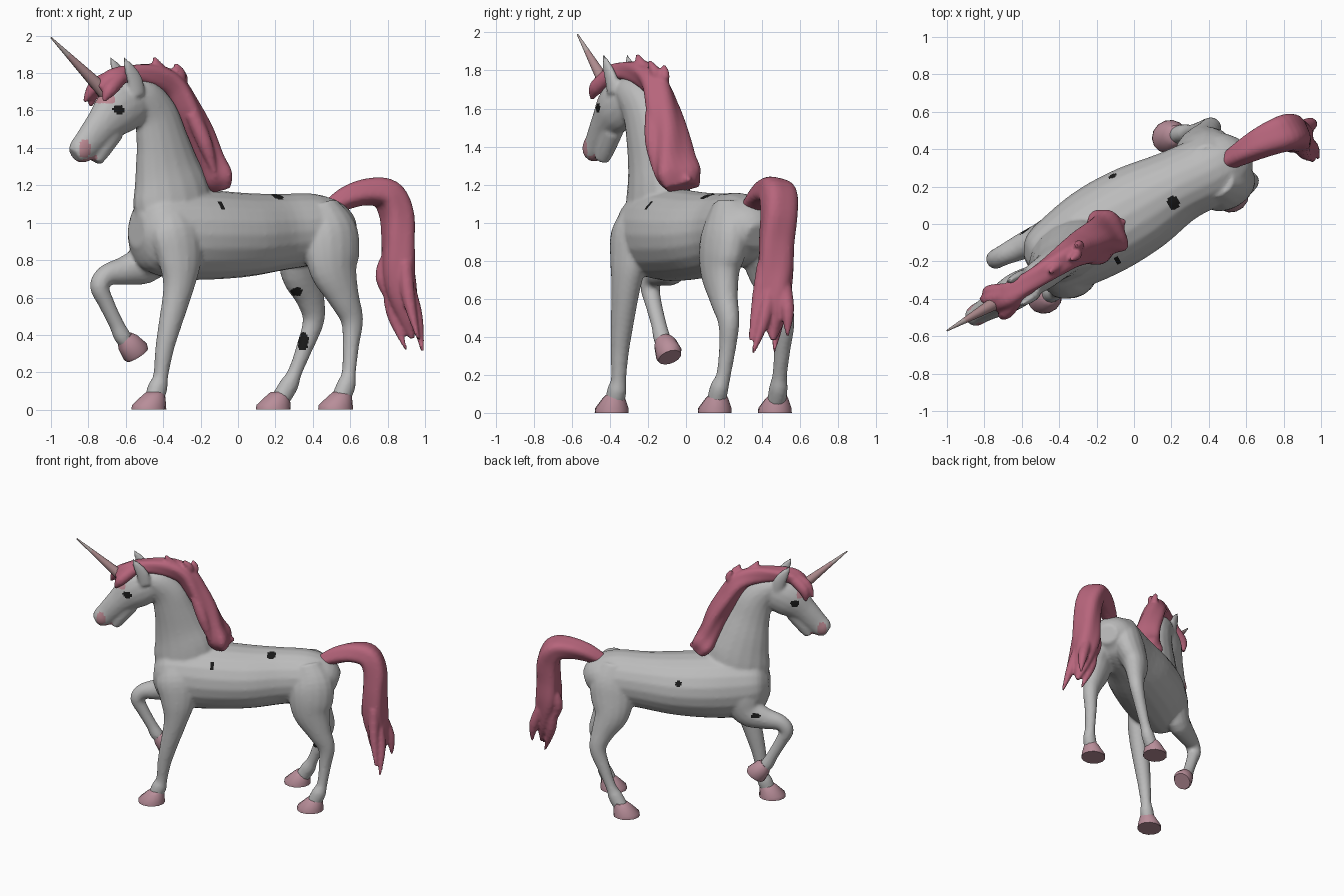
import bpy, bmesh, math
from mathutils import Vector, Matrix

# The animal is built along its own axis (u = length, v = width, z = up), then turned 30 degrees
TURN = Matrix.Rotation(math.radians(30), 4, 'Z')


def material(name, rgb):
    m = bpy.data.materials.new(name)
    m.diffuse_color = (*rgb, 1)
    return m


coat = material("grey coat", (0.50, 0.50, 0.50))
hair = material("pink hair", (0.47, 0.13, 0.20))
hoof_col = material("pale pink hoof", (0.48, 0.27, 0.32))
muzzle_col = material("muzzle pink", (0.50, 0.25, 0.29))
horn_col = material("horn", (0.44, 0.27, 0.28))
tip_col = material("horn tip", (0.45, 0.38, 0.37))
eye_col = material("dark eye", (0.01, 0.01, 0.01))


def spline(rows, n):
    """Smooth interpolation of every column of the rows."""
    out = []
    for i in range(len(rows) - 1):
        p0, p1, p2 = rows[max(i - 1, 0)], rows[i], rows[i + 1]
        p3 = rows[min(i + 2, len(rows) - 1)]
        for k in range(n):
            t = k / n
            out.append([0.5 * (2 * b + (c - a) * t + (2 * a - 5 * b + 4 * c - d) * t * t
                               + (3 * b - a - 3 * c + d) * t ** 3)
                        for a, b, c, d in zip(p0, p1, p2, p3)])
    out.append(list(rows[-1]))
    return out


def loft(bm, rows, sides=16, steps=4, flat=False, ridge=0.0, twist=5.0):
    """Tube through rows of (u, v, z, radius in side plane, radius across)."""
    rows = spline(rows, steps)
    pts = [Vector(r[:3]) for r in rows]
    rings = []
    for i, r in enumerate(rows):
        t = (pts[min(i + 1, len(pts) - 1)] - pts[max(i - 1, 0)]).normalized()
        if flat:
            t = Vector((0, 0, 1))
        lat = (Vector((0, 1, 0)) - t * t.y).normalized()
        up = t.cross(lat)
        ring = []
        for k in range(sides):
            a = 2 * math.pi * k / sides
            f = 1 + ridge * math.cos(4 * a + twist * i / len(rows))
            ring.append(bm.verts.new(pts[i] + up * max(r[3], .003) * f * math.cos(a)
                                     + lat * max(r[4], .003) * f * math.sin(a)))
        rings.append(ring)
    faces = [bm.faces.new(rings[0][::-1]), bm.faces.new(rings[-1])]
    for a, b in zip(rings, rings[1:]):
        for k in range(sides):
            j = (k + 1) % sides
            faces.append(bm.faces.new((a[k], a[j], b[j], b[k])))
    bmesh.ops.recalc_face_normals(bm, faces=faces)


def finish(name, bm, mats, voxel=0, smooth=0, rule=None, angle=50):
    me = bpy.data.meshes.new(name)
    bm.to_mesh(me)
    bm.free()
    ob = bpy.data.objects.new(name, me)
    bpy.context.collection.objects.link(ob)
    if voxel:  # fuse overlapping parts into one skin
        r = ob.modifiers.new("fuse", 'REMESH')
        r.mode, r.voxel_size = 'VOXEL', voxel
        s = ob.modifiers.new("relax", 'SMOOTH')
        s.factor, s.iterations = 0.5, smooth
        bpy.context.view_layer.update()
        dg = bpy.context.evaluated_depsgraph_get()
        me = bpy.data.meshes.new_from_object(ob.evaluated_get(dg))
        ob.modifiers.clear()
        ob.data = me
    me.materials.clear()
    for m in mats:
        me.materials.append(m)
    for p in me.polygons:
        p.material_index = rule(p.center) if rule else 0
    me.transform(TURN)
    bpy.ops.object.select_all(action='DESELECT')
    ob.select_set(True)
    bpy.context.view_layer.objects.active = ob
    bpy.ops.object.shade_smooth_by_angle(angle=math.radians(angle))
    return ob


# Torso, neck, head and lower jaw
bm = bmesh.new()
loft(bm, [(-.60, .05, .96, .09, .09), (-.53, .05, .955, .20, .18), (-.36, .055, .94, .24, .225),
          (-.15, .06, .935, .24, .25), (.08, .06, .935, .225, .24), (.3, .06, .95, .205, .20),
          (.5, .045, .965, .19, .19), (.63, .04, .955, .145, .16), (.705, .04, .93, .07, .08)], 20)
loft(bm, [(-.37, .05, .98, .22, .16), (-.38, .05, 1.15, .225, .145), (-.415, .045, 1.3, .185, .12),
          (-.455, .03, 1.45, .148, .1), (-.5, .02, 1.58, .125, .09), (-.58, .01, 1.67, .10, .085),
          (-.66, .005, 1.69, .07, .07)])
loft(bm, [(-.56, .015, 1.69, .06, .06), (-.64, .01, 1.645, .125, .085), (-.74, .005, 1.60, .137, .095),
          (-.84, 0, 1.515, .10, .075), (-.93, 0, 1.42, .083, .06), (-.98, 0, 1.38, .07, .058),
          (-1.01, 0, 1.358, .045, .04)])
loft(bm, [(-.78, 0, 1.49, .07, .06), (-.85, 0, 1.385, .055, .048), (-.885, 0, 1.33, .04, .038)])
for s in (-1, 1):  # ears
    loft(bm, [(-.655, s * .06, 1.68, .045, .03), (-.675, s * .066, 1.76, .046, .026),
              (-.715, s * .07, 1.83, .03, .018), (-.745, s * .07, 1.885, .005, .005)])

# Legs: standing front, raised front, two hind
loft(bm, [(-.45, -.03, 1.07, .09, .07), (-.43, -.075, .95, .15, .10), (-.42, -.105, .80, .125, .088),
          (-.435, -.115, .65, .085, .072),
          (-.485, -.11, .45, .062, .058), (-.515, -.105, .32, .050, .048), (-.535, -.1, .18, .040, .040),
          (-.553, -.1, .12, .054, .05), (-.58, -.1, .05, .05, .05)])
loft(bm, [(-.40, .13, 1.05, .09, .07), (-.40, .165, .92, .14, .10), (-.46, .18, .79, .115, .085),
          (-.58, .195, .745, .080, .07), (-.69, .205, .72, .058, .056), (-.735, .207, .66, .052, .052),
          (-.695, .205, .57, .043, .044), (-.635, .203, .46, .040, .041), (-.60, .2, .395, .046, .045),
          (-.56, .2, .345, .04, .04)])
loft(bm, [(.5, -.01, 1.08, .10, .10), (.53, -.06, .96, .155, .115), (.53, -.085, .85, .16, .11),
          (.535, -.1, .74, .135, .092),
          (.59, -.11, .6, .088, .07), (.64, -.11, .48, .062, .055), (.632, -.112, .35, .045, .045),
          (.612, -.125, .2, .037, .039), (.588, -.138, .13, .052, .048), (.55, -.136, .05, .05, .05)])
loft(bm, [(.5, .09, 1.08, .10, .10), (.52, .135, .96, .15, .11), (.51, .165, .85, .155, .105),
          (.515, .2, .73, .125, .088),
          (.575, .225, .6, .082, .066), (.608, .245, .48, .060, .053), (.56, .26, .33, .045, .043),
          (.51, .275, .2, .038, .039), (.478, .285, .13, .052, .048), (.43, .3, .05, .05, .05)])

# Small dark marks on the coat: u, v, z, length, height
MARKS = [(-.174, -.15, 1.11, .022, .04), (.24, -.02, 1.15, .035, .03), (.53, .22, .37, .03, .055),
         (.46, .17, .63, .03, .025), (.03, .28, 1.03, .022, .02), (-.52, .26, .79, .035, .02)]


def coat_colour(c):
    side = abs(c.y)
    if ((c.x + .785) / .032) ** 2 + ((c.z - 1.605) / .026) ** 2 < 1 and side > .04:
        return 2  # eyes
    if ((c.x + .975) / .034) ** 2 + ((c.z - 1.395) / .05) ** 2 < 1 and side > .02:
        return 1  # nostrils
    if c.x < -.89 and abs(c.z - 1.335 - (c.x + .93) * .3) < .016:
        return 1  # lips
    if c.x < -.80 and 1.64 < c.z < 1.70:
        return 1  # blush below the forelock
    for u, v, z, a, h in MARKS:
        if ((c.x - u) / a) ** 2 + ((c.y - v) / .05) ** 2 + ((c.z - z) / h) ** 2 < 1:
            return 2
    return 0


finish("body", bm, [coat, muzzle_col, eye_col], .012, 4, coat_colour)

# Hooves
for name, u, v in (("front_hoof", -.605, -.1), ("hind_hoof_right", .53, -.13), ("hind_hoof_left", .40, .31)):
    bm = bmesh.new()
    loft(bm, [(u - .003, v, 0, .095, .088), (u - .002, v, .025, .093, .086),
              (u + .024, v - .003, .075, .063, .06), (u + .034, v - .003, .095, .048, .045)],
         14, 1, flat=True)
    finish(name, bm, [hoof_col])
bm = bmesh.new()
loft(bm, [(-.585, .2, .385, .045, .045), (-.565, .2, .362, .062, .06), (-.52, .196, .31, .077, .068),
          (-.508, .195, .292, .068, .06)], 14, 1)
finish("raised_hoof", bm, [hoof_col])

# Horn
bm = bmesh.new()
loft(bm, [(-.80, .005, 1.68, .042, .042), (-1.151, .006, 1.99, .004, .004)], 12, 6)
finish("horn", bm, [horn_col, tip_col], rule=lambda c: int(c.z > 1.89))

# Mane with forelock, loose tufts and side locks
bm = bmesh.new()
loft(bm, [(-.86, 0, 1.71, .035, .055), (-.78, 0, 1.77, .05, .07), (-.66, .01, 1.795, .05, .06),
          (-.5, .02, 1.785, .065, .065), (-.38, .03, 1.73, .07, .075), (-.295, .03, 1.60, .073, .09),
          (-.225, .03, 1.47, .075, .1), (-.175, .03, 1.34, .075, .118), (-.135, .035, 1.25, .085, .135),
          (-.105, .04, 1.185, .06, .10)], 24, 5, ridge=.09, twist=12)
for a, b, c in (((-.74, .01, 1.79), (-.86, .035, 1.73), (-.91, .065, 1.645)),
                ((-.76, .03, 1.78), (-.85, .07, 1.70), (-.86, .08, 1.62)),
                ((-.74, -.03, 1.78), (-.83, -.065, 1.71), (-.87, -.07, 1.65)),
                ((-.42, .02, 1.78), (-.48, .01, 1.83), (-.52, .0, 1.885)),
                ((-.34, .03, 1.74), (-.35, .01, 1.80), (-.39, .0, 1.85)),
                ((-.35, .04, 1.70), (-.31, .05, 1.77), (-.33, .055, 1.83)),
                ((-.30, -.03, 1.58), (-.24, -.065, 1.42), (-.18, -.075, 1.24)),
                ((-.14, .04, 1.27), (-.08, .04, 1.235), (-.03, .04, 1.225))):
    w = .04 if c[2] < 1.7 else .028
    loft(bm, [(*a, w, w), (*b, w, w), (*c, .01, .01)], 10)
finish("mane", bm, [hair], .011, 2)

# Tail with split ends
bm = bmesh.new()
loft(bm, [(.59, .04, 1.08, .045, .045), (.70, .04, 1.135, .062, .065), (.82, .035, 1.165, .072, .085),
          (.93, .02, 1.15, .083, .1), (.978, 0, 1.05, .086, .1), (.98, -.015, .9, .085, .1),
          (.98, -.02, .75, .09, .1), (.995, -.035, .62, .08, .085), (1.015, -.05, .5, .05, .06),
          (1.035, -.07, .38, .012, .015)], 24, 5, ridge=.07, twist=8)
for a, b, c in (((.95, .02, .72), (.96, .01, .52), (1.01, -.05, .32)),
                ((1.0, -.06, .70), (1.03, -.12, .5), (1.03, -.19, .31)),
                ((1.02, 0, .70), (1.085, -.01, .54), (1.10, -.02, .40)),
                ((.95, .03, .82), (.91, .035, .70), (.97, .0, .52)),
                ((.98, -.09, .78), (.98, -.125, .60), (1.0, -.19, .38))):
    loft(bm, [(*a, .04, .04), (*b, .036, .036), (*c, .008, .008)], 10)
finish("tail", bm, [hair], .011, 2)
